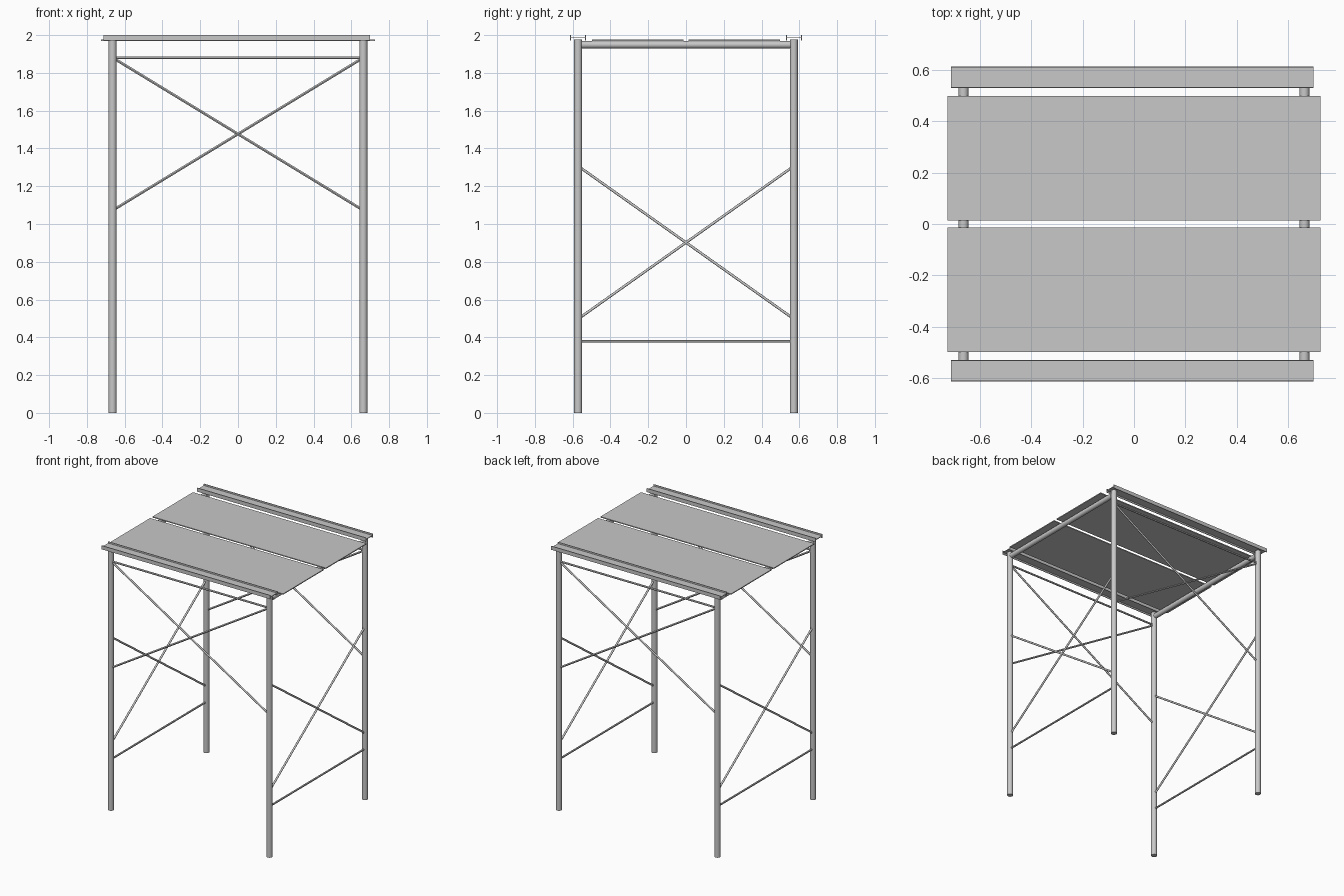
import bpy
from mathutils import Vector

cube = bpy.data.objects.get("Cube")
if cube:
    bpy.data.objects.remove(cube, do_unlink=True)

# One plain steel colour
steel = bpy.data.materials.new("steel grey")
steel.use_nodes = True
colour = (0.58, 0.58, 0.58, 1)
steel.diffuse_color = colour
steel.node_tree.nodes["Principled BSDF"].inputs["Base Color"].default_value = colour


def tube(name, start, end, radius, sides=24):
    """Round bar between two points."""
    a, b = Vector(start), Vector(end)
    bpy.ops.mesh.primitive_cylinder_add(vertices=sides, radius=radius,
                                        depth=(b - a).length, location=(a + b) / 2)
    ob = bpy.context.object
    ob.name = name
    ob.rotation_euler = (b - a).to_track_quat('Z', 'Y').to_euler()
    ob.data.materials.append(steel)
    bpy.ops.object.shade_smooth_by_angle()


def extrude_profile(name, profile, x0, x1):
    """Closed (y, z) profile swept along x."""
    n = len(profile)
    verts = [(x, y, z) for x in (x0, x1) for y, z in profile]
    faces = [(i, i + n, (i + 1) % n + n, (i + 1) % n) for i in range(n)]
    faces += [tuple(range(n)), tuple(range(2 * n - 1, n - 1, -1))]
    mesh = bpy.data.meshes.new(name)
    mesh.from_pydata(verts, [], faces)
    mesh.materials.append(steel)
    ob = bpy.data.objects.new(name, mesh)
    bpy.context.collection.objects.link(ob)


POST_X, POST_Y = 0.664, 0.571
POST_R, BRACE_R = 0.021, 0.007
END_X, END_Y = POST_X - 0.018, POST_Y - 0.018

# Corner posts
for sx, x_name in ((1, "left"), (-1, "right")):
    for sy, y_name in ((-1, "front"), (1, "back")):
        tube(f"{y_name}_{x_name}_post", (sx * POST_X, sy * POST_Y, 0),
             (sx * POST_X, sy * POST_Y, 1.977), POST_R)

# Side frames: top tube, crossed braces and low tie bar
for s, side in ((1, "left"), (-1, "right")):
    x = s * POST_X
    tube(f"{side}_top_tube", (x, -END_Y, 1.949), (x, END_Y, 1.949), 0.019)
    tube(f"{side}_tie_bar", (x, -END_Y, 0.38), (x, END_Y, 0.38), BRACE_R, 12)
    for d, slope in ((1, "rising"), (-1, "falling")):
        tube(f"{side}_{slope}_brace", (x, -d * END_Y, 0.51), (x, d * END_Y, 1.294),
             BRACE_R, 12)

# Front and back frames: crossed braces, high tie bar, H-section rail, deck panel
for s, side in ((-1, "front"), (1, "back")):
    y = s * POST_Y
    tube(f"{side}_tie_bar", (-END_X, y, 1.88), (END_X, y, 1.88), BRACE_R, 12)
    for d, slope in ((1, "rising"), (-1, "falling")):
        tube(f"{side}_{slope}_brace", (-d * END_X, y, 1.083), (d * END_X, y, 1.87),
             BRACE_R, 12)

    # Rail lying on its side: upright flanges joined by a flat web
    half, flange, low, high = 0.042, 0.005, 1.972, 2.0
    web_low, web_high, inner = 1.9835, 1.9885, 0.042 - flange
    section = [(-half, low), (-inner, low), (-inner, web_low), (inner, web_low),
               (inner, low), (half, low), (half, high), (inner, high),
               (inner, web_high), (-inner, web_high), (-inner, high), (-half, high)]
    extrude_profile(f"{side}_rail", [(y + py, z) for py, z in section], -0.713, 0.699)

    # Thin deck panel
    y0, y1 = sorted((s * 0.014, s * 0.498))
    extrude_profile(f"{side}_deck_panel",
                    [(y0, 1.969), (y1, 1.969), (y1, 1.976), (y0, 1.976)], -0.726, 0.726)
